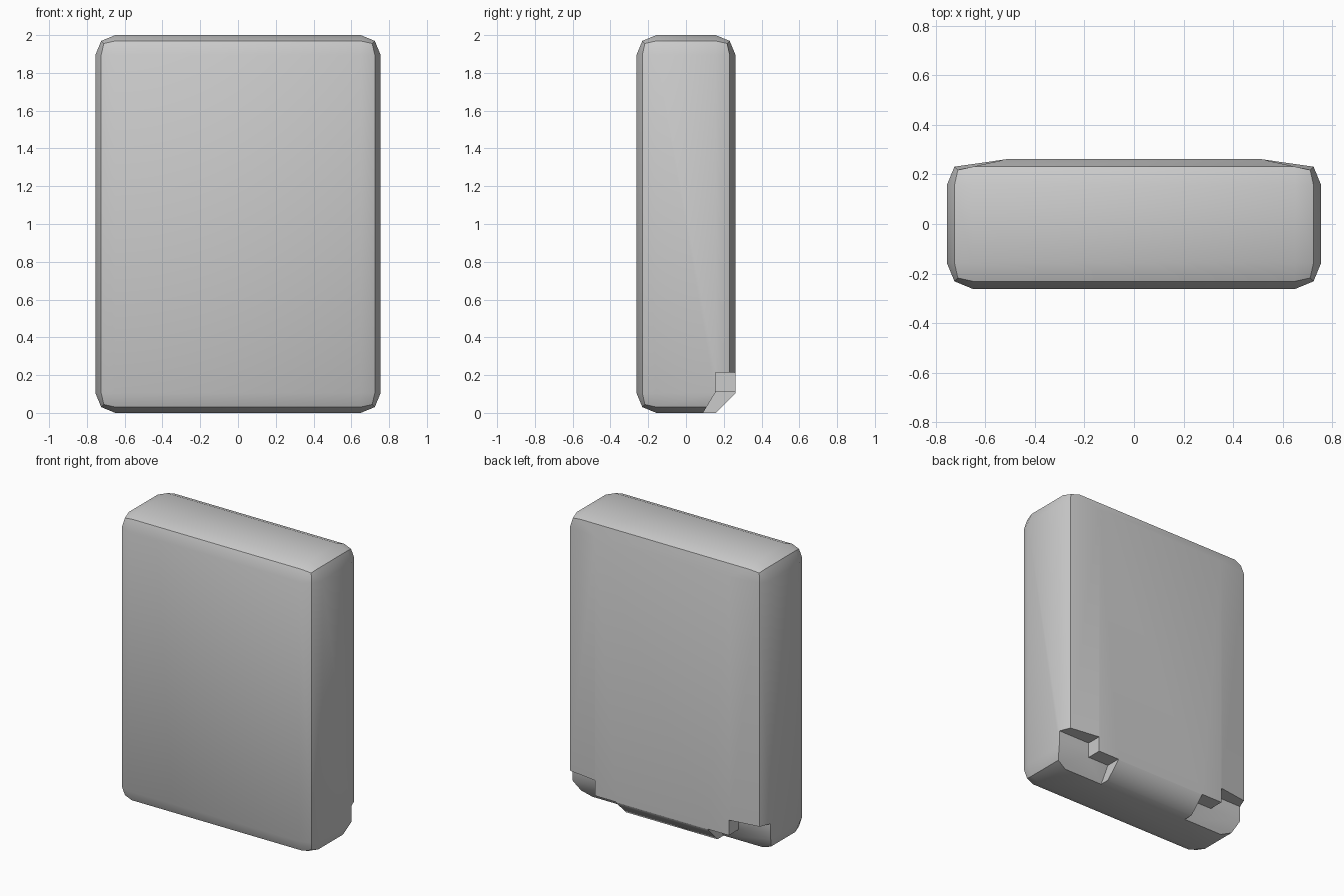
import bpy, bmesh
from math import radians

if "Cube" in bpy.data.objects:
    bpy.data.objects.remove(bpy.data.objects["Cube"])

W, D, H, R = 0.755, 0.262, 2.0, 0.105   # half width, half depth, height, edge radius
EPS = 1e-3


def new_object(name, bm):
    bmesh.ops.recalc_face_normals(bm, faces=bm.faces)
    mesh = bpy.data.meshes.new(name)
    bm.to_mesh(mesh)
    bm.free()
    obj = bpy.data.objects.new(name, mesh)
    bpy.context.collection.objects.link(obj)
    return obj


def prism(name, profile, x0, x1):
    """Extrude a (y, z) profile along x."""
    bm = bmesh.new()
    face = bm.faces.new([bm.verts.new((x0, y, z)) for y, z in profile])
    res = bmesh.ops.extrude_face_region(bm, geom=[face])
    for v in res["geom"]:
        if isinstance(v, bmesh.types.BMVert):
            v.co.x = x1
    return new_object(name, bm)


# Body: slab with two-segment rounded edges
bm = bmesh.new()
bmesh.ops.create_cube(bm, size=1)
for v in bm.verts:
    v.co = (v.co.x * 2 * W, v.co.y * 2 * D, (v.co.z + 0.5) * H)
bmesh.ops.bevel(bm, geom=bm.edges[:], offset=R, segments=2, profile=0.5, affect='EDGES')
for v in bm.verts:
    c = v.co
    # Flat chamfer along the lower back edge
    if c.y > D - R + EPS and c.y < D - EPS and EPS < c.z < R - EPS:
        c.y, c.z = D - R / 2, R / 2
    # Back panel falls away gently towards the sides
    elif c.y > D - EPS:
        c.x = 0.51 if c.x > 0 else -0.51
body = new_object("slab_body", bm)

# Stepped notches in both lower back corners
upper = [(0.157, 0.06), (0.6, 0.06), (0.6, 0.215), (0.157, 0.215)]
lower = [(0.157, 0.11), (0.09, 0.0), (0.03, -0.1), (0.6, -0.1), (0.6, 0.11)]
bpy.context.view_layer.objects.active = body
body.select_set(True)
for side in (-1, 1):
    for profile, inner in ((lower, 0.35), (upper, 0.51 + EPS)):
        cutter = prism("notch_cutter", profile, side * inner, side * 1.0)
        cutter.hide_render = True
        mod = body.modifiers.new("notch", 'BOOLEAN')
        mod.operation, mod.solver, mod.object = 'DIFFERENCE', 'EXACT', cutter
        bpy.ops.object.modifier_apply(modifier=mod.name)
        bpy.data.objects.remove(cutter)

# Shading: crisp main edges, soft lower back chamfer
bpy.ops.object.shade_smooth_by_angle(angle=radians(35))
verts = body.data.vertices
for e in body.data.edges:
    a, b = (verts[i].co for i in e.vertices)
    if abs(a.x - b.x) > 0.6 and min(a.y, b.y) > 0.1 and max(a.z, b.z) < 0.15:
        e.use_edge_sharp = False
